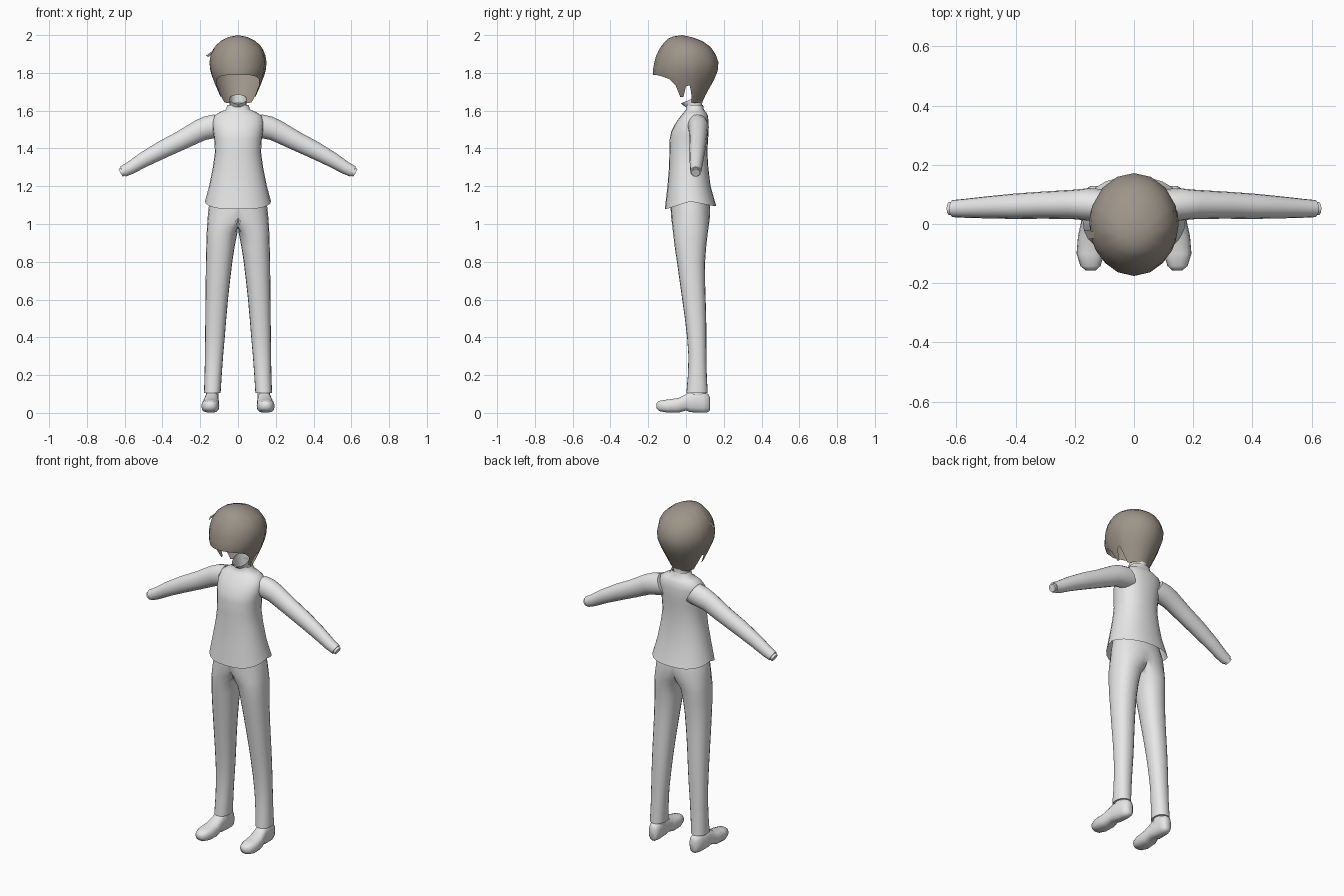
import bpy, bmesh, math
from mathutils import Vector

if "Cube" in bpy.data.objects:
    bpy.data.objects.remove(bpy.data.objects["Cube"])


def material(name, rgb):
    m = bpy.data.materials.new(name)
    m.diffuse_color = (*rgb, 1)
    m.use_nodes = True
    m.node_tree.nodes["Principled BSDF"].inputs["Base Color"].default_value = m.diffuse_color
    return m


GREY = material("light grey", (0.8, 0.8, 0.8))
BROWN = material("dusty brown", (0.34, 0.30, 0.25))


def finish(name, bm, mat, mirror=False, angle=50):
    bmesh.ops.recalc_face_normals(bm, faces=bm.faces)
    me = bpy.data.meshes.new(name)
    bm.to_mesh(me)
    bm.free()
    me.materials.append(mat)
    me.shade_smooth()
    me.set_sharp_from_angle(angle=math.radians(angle))
    ob = bpy.data.objects.new(name, me)
    bpy.context.collection.objects.link(ob)
    if mirror:
        ob.modifiers.new("Mirror", 'MIRROR')
    return ob


def loft(name, rings, mat=GREY, cap_start=False, cap_end=False, mirror=False, angle=50):
    bm = bmesh.new()
    vs = [[bm.verts.new(p) for p in r] for r in rings]
    n = len(vs[0])
    for a, b in zip(vs, vs[1:]):
        for i in range(n):
            j = (i + 1) % n
            bm.faces.new((a[i], a[j], b[j], b[i]))
    if cap_start:
        bm.faces.new(vs[0])
    if cap_end:
        bm.faces.new(vs[-1])
    if mirror:  # drop the walls lying on the mirror plane
        walls = [f for f in bm.faces if all(abs(v.co.x) < 1e-4 for v in f.verts)]
        bmesh.ops.delete(bm, geom=walls, context='FACES')
    return finish(name, bm, mat, mirror, angle)


def ring(c, u, v, n=16, p=1.0):
    """Closed superellipse round c with half axes u and v."""
    c, u, v = Vector(c), Vector(u), Vector(v)
    out = []
    for i in range(n):
        a = 2 * math.pi * i / n
        s, t = math.sin(a), math.cos(a)
        out.append(c + u * math.copysign(abs(t) ** p, t) + v * math.copysign(abs(s) ** p, s))
    return out


def flat_ring(z, x0, x1, y0, y1, n=16, p=1.0):
    return ring(((x0 + x1) / 2, (y0 + y1) / 2, z), ((x1 - x0) / 2, 0, 0),
                (0, (y1 - y0) / 2, 0), n, p)


def interp(table, z):
    """Linear lookup in rows sorted by falling first value."""
    for a, b in zip(table, table[1:]):
        if z >= b[0]:
            t = (a[0] - z) / (a[0] - b[0])
            return [p + (q - p) * t for p, q in zip(a[1:], b[1:])]
    return list(table[-1][1:])


# Shirt body: height, half width, front y, back y
body = [(1.12, .175, -.112, .16), (1.2, .153, -.098, .13), (1.3, .133, -.09, .118),
        (1.38, .122, -.088, .113), (1.45, .126, -.086, .117), (1.49, .132, -.078, .12),
        (1.54, .136, -.052, .12), (1.575, .125, -.025, .115), (1.593, .095, -.01, .105),
        (1.605, .065, 0, .095), (1.63, .056, 0, .09)]
rings = [flat_ring(z, -w, w, f, b, 24, .88) for z, w, f, b in body]
for p in rings[0]:  # hem dips at front and back
    p.z -= .04 * min(1, abs(p.y - .02) / .12) * (1 if p.y < .02 else .6)
loft("shirt_body", rings)

# Sleeves: x, z, radius across, radius in y, centre y
arm = [(.095, 1.522, .066, .055, .062), (.15, 1.512, .064, .055, .066),
       (.2, 1.496, .058, .05, .066), (.3, 1.443, .051, .046, .064),
       (.4, 1.394, .047, .043, .06), (.5, 1.340, .040, .037, .056),
       (.57, 1.297, .034, .032, .053), (.61, 1.277, .030, .029, .052)]
d = Vector((-.25, 0, -.46)).normalized()
sleeve = [ring((x, y, z), d * r, (0, ry, 0), 16) for x, z, r, ry, y in arm]
loft("sleeve", sleeve, cap_start=True, cap_end=True, mirror=True)

# Wrists poking out of the cuffs
loft("wrist", [ring((x, .052, z), d * r, (0, r, 0), 10)
               for x, z, r in ((.59, 1.286, .023), (.622, 1.271, .023))],
     cap_end=True, mirror=True)

# Neck, flaring forward under the chin, open on top
neck = [flat_ring(1.58, -.045, .045, 0, .088), flat_ring(1.615, -.043, .043, .005, .085),
        ring((0, .03, 1.662), (.046, 0, 0), (0, .058, .024), 16)]
loft("neck", neck)

# Trousers: z, inner x, outer x, front y, back y (inner side clamped at the middle)
legs = [(1.16, -.14, .14, -.08, .11), (1.09, -.155, .155, -.082, .128),
        (1.03, -.1, .161, -.078, .126), (.985, -.03, .164, -.072, .12),
        (.95, .004, .166, -.068, .115), (.88, .018, .168, -.06, .107),
        (.8, .03, .17, -.048, .101), (.7, .042, .171, -.034, .101),
        (.6, .053, .172, -.02, .104), (.5, .062, .173, -.006, .107),
        (.4, .07, .174, .006, .108), (.3, .079, .175, .013, .108),
        (.2, .086, .177, .01, .11), (.105, .092, .18, .002, .115)]
rings = [flat_ring(z, a, b, f, k, 20, .9) for z, a, b, f, k in legs]
for r in rings:
    for p in r:
        p.x = max(p.x, 0)
loft("trouser_leg", rings, cap_end=True, mirror=True)

# Ankles
loft("ankle", [flat_ring(z, .102, .17, f, .108, 14)
               for z, f in ((.14, .02), (.09, .01), (.05, 0))], mirror=True)

# Shoes, lofted from toe to heel: y, centre x, half width, top, bottom
shoe = [(-.157, .146, .016, .052, .025), (-.142, .147, .034, .064, .009),
        (-.1, .147, .047, .071, .001), (-.04, .144, .045, .079, 0),
        (0, .141, .039, .1, .012), (.02, .14, .037, .112, .003), (.09, .137, .036, .112, 0),
        (.118, .134, .028, .1, .003), (.128, .133, .014, .08, .015)]
loft("shoe", [ring((x, y, (t + b) / 2), (w, 0, 0), (0, 0, (t - b) / 2), 14, .75)
              for y, x, w, t, b in shoe], cap_start=True, cap_end=True, mirror=True)

# Hair shell: z, half width, reach to the front, reach to the back
shape = [(2.0, 0, .02, -.02), (1.99, .05, .085, .03), (1.97, .09, .108, .085),
         (1.94, .124, .132, .128), (1.9, .144, .156, .156), (1.85, .152, .169, .174),
         (1.8, .145, .178, .166), (1.75, .125, .165, .142), (1.7, .106, .13, .112),
         (1.64, .075, .1, .083)]
# Lower edge by angle from the front: fringe, sidelock, notch, nape
edge = [(0, 1.79), (22, 1.79), (42, 1.782), (58, 1.768), (69, 1.735), (75, 1.672),
        (83, 1.672), (90, 1.728), (98, 1.735), (104, 1.70), (111, 1.643), (135, 1.64),
        (158, 1.64), (180, 1.64)]
columns = edge + [(-a, z) for a, z in edge[-2:0:-1]]
bm = bmesh.new()
pole = bm.verts.new((0, -.02, 2.0))
rows = []
for f in (.035, .09, .17, .28, .4, .53, .66, .78, .89, 1):
    row = []
    for deg, zb in columns:
        z = 2.0 - (2.0 - zb) * f
        w, front, back = interp(shape, z)
        a = math.radians(deg)
        c = math.cos(a)
        mid = (back - front) / 2 if z > 1.96 else 0  # crown leans forward
        reach = (front + back) / 2 if z > 1.96 else (front if c > 0 else back)
        row.append(bm.verts.new((w * math.sin(a), mid - reach * c, z)))
    rows.append(row)
n = len(columns)
for i in range(n):
    j = (i + 1) % n
    bm.faces.new((pole, rows[0][i], rows[0][j]))
    for a, b in zip(rows, rows[1:]):
        bm.faces.new((a[i], b[i], b[j], a[j]))
finish("hair", bm, BROWN, angle=60)

# Loose strand on one side
bm = bmesh.new()
strand = [(-.085, -.03, 1.955), (-.17, -.02, 1.89), (-.155, -.052, 1.885), (-.12, -.045, 1.93)]
bm.faces.new([bm.verts.new(p) for p in strand])
finish("hair_strand", bm, BROWN)
